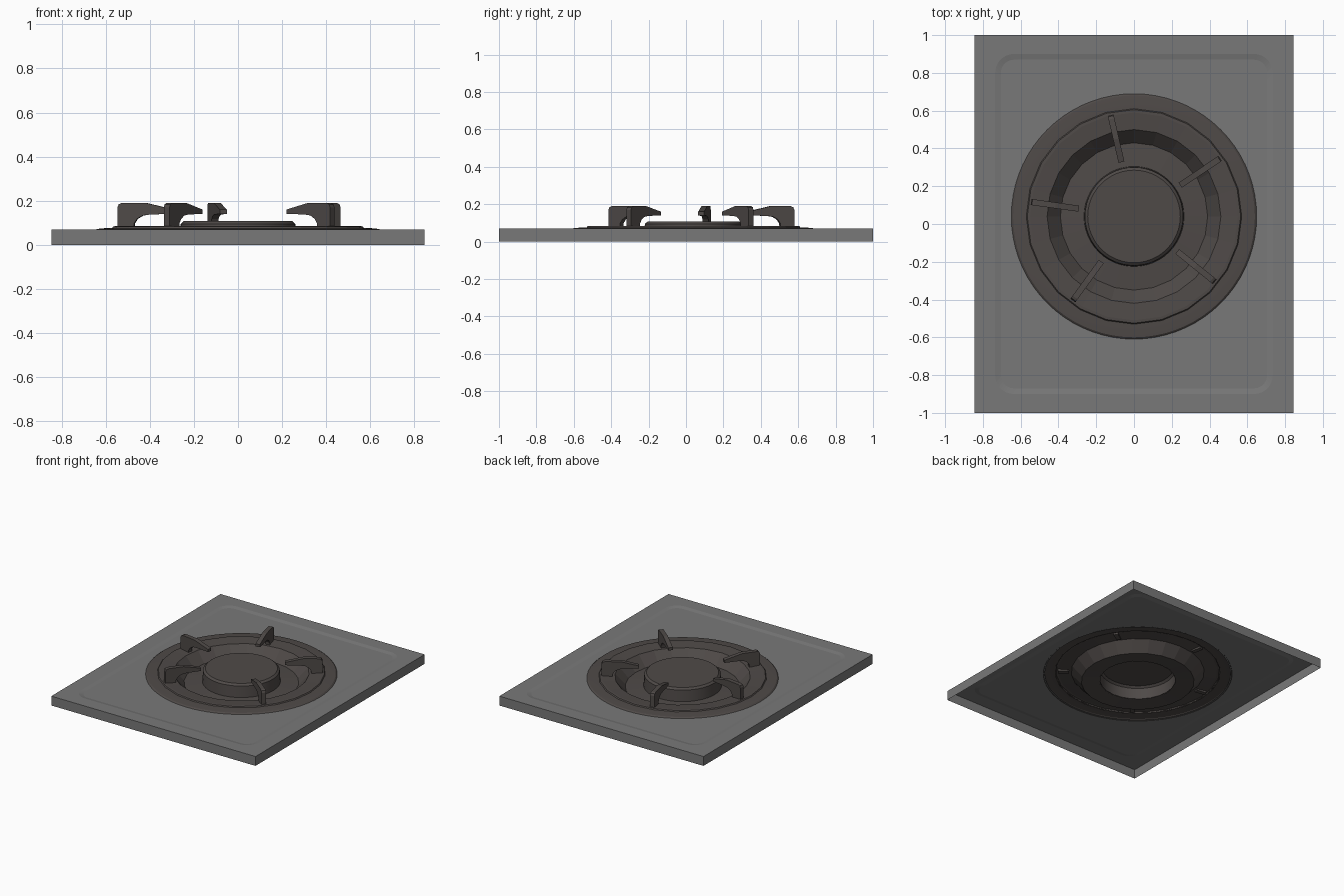
import bpy, bmesh, math

if "Cube" in bpy.data.objects:
    bpy.data.objects.remove(bpy.data.objects["Cube"])

CY = 0.04                      # burner centre in y
HX, HY = 0.845, 1.0            # plate half sizes


def material(name, rgb):
    m = bpy.data.materials.new(name)
    m.diffuse_color = (*rgb, 1)
    m.use_nodes = True
    m.node_tree.nodes["Principled BSDF"].inputs["Base Color"].default_value = m.diffuse_color
    return m


STEEL = material("grey_steel", (0.19, 0.19, 0.19))
IRON = material("dark_iron", (0.078, 0.068, 0.064))


def finish(bm, name, mat, smooth=None):
    me = bpy.data.meshes.new(name)
    bm.normal_update()
    bm.to_mesh(me)
    bm.free()
    me.materials.append(mat)
    ob = bpy.data.objects.new(name, me)
    bpy.context.collection.objects.link(ob)
    if smooth:
        bpy.context.view_layer.objects.active = ob
        ob.select_set(True)
        bpy.ops.object.shade_smooth_by_angle(angle=math.radians(smooth))
        ob.select_set(False)
    return ob


def skin(bm, loops):
    """Join a list of closed loops of points, outermost first."""
    rows = [[bm.verts.new(p) for p in loop] for loop in loops]
    for a, b in zip(rows, rows[1:]):
        for i in range(len(a)):
            j = (i + 1) % len(a)
            bm.faces.new((a[i], a[j], b[j], b[i]))
    return rows


def lathe(name, profile, sides, cap=False, smooth=None):
    bm = bmesh.new()
    loops = [[(r * math.cos(2 * math.pi * i / sides),
               CY + r * math.sin(2 * math.pi * i / sides), z)
              for i in range(sides)] for r, z in profile]
    rows = skin(bm, loops)
    if cap:
        bm.faces.new(rows[-1])
    return finish(bm, name, IRON, smooth)


def rect_hit(t, hx, hy, rad):
    """Where a ray from the burner centre leaves a rounded rectangle."""
    lo, hi = 0.0, 2.0
    for _ in range(40):
        d = (lo + hi) / 2
        qx = abs(d * math.cos(t)) - hx + rad
        qy = abs(CY + d * math.sin(t)) - hy + rad
        dist = math.hypot(max(qx, 0), max(qy, 0)) + min(max(qx, qy), 0) - rad
        lo, hi = (d, hi) if dist < 0 else (lo, d)
    return lo


# Hob plate: open-bottomed pressed sheet with a recessed middle and burner hole
angles = [2 * math.pi * i / 120 for i in range(120)]
for cx in (-HX, HX):
    for cy in (-HY, HY):
        c = math.atan2(cy - CY, cx) % (2 * math.pi)
        angles += [c + k * 0.012 for k in range(-8, 9)]
angles = sorted(a % (2 * math.pi) for a in angles)


def plate_loop(z, size=None):
    pts = []
    for t in angles:
        d = rect_hit(t, *size) if size else 0.64
        pts.append((d * math.cos(t), CY + d * math.sin(t), z))
    return pts


bm = bmesh.new()
skin(bm, [plate_loop(0.0, (HX, HY, 0)), plate_loop(0.07, (HX, HY, 0)),
          plate_loop(0.07, (0.735, 0.90, 0.10)),
          plate_loop(0.064, (0.705, 0.87, 0.07)), plate_loop(0.064)])
finish(bm, "hob_plate", STEEL)

# Burner: rim, sunken drip bowl and raised cap
lathe("burner_rim", [(0.652, 0.062), (0.64, 0.072), (0.60, 0.076),
                     (0.565, 0.077)], 72, smooth=30)
lathe("drip_bowl", [(0.572, 0.075), (0.565, 0.084), (0.55, 0.085),
                    (0.46, 0.078), (0.39, 0.002), (0.26, 0.012)], 24)
lathe("burner_cap", [(0.265, 0.011), (0.26, 0.095), (0.245, 0.108)], 48,
      cap=True, smooth=30)

# Pan supports: one hooked profile (radius, height) extruded at five angles
HOOK = [(0.55, 0.07), (0.55, 0.17), (0.544, 0.184), (0.53, 0.19), (0.42, 0.19),
        (0.295, 0.16), (0.295, 0.14), (0.40, 0.138), (0.435, 0.133),
        (0.46, 0.118), (0.473, 0.098), (0.476, 0.07)]
for n, deg in enumerate((103, 34, -39, 234, 172)):
    c, s = math.cos(math.radians(deg)), math.sin(math.radians(deg))
    bm = bmesh.new()
    sides = [[bm.verts.new((r * c - w * s, CY + r * s + w * c, z))
              for r, z in HOOK] for w in (-0.016, 0.016)]
    for i in range(len(HOOK)):
        j = (i + 1) % len(HOOK)
        bm.faces.new((sides[0][i], sides[0][j], sides[1][j], sides[1][i]))
    for side in sides:
        bm.faces.new(side)
    bmesh.ops.recalc_face_normals(bm, faces=bm.faces[:])
    finish(bm, f"pan_support_{n + 1}", IRON)
